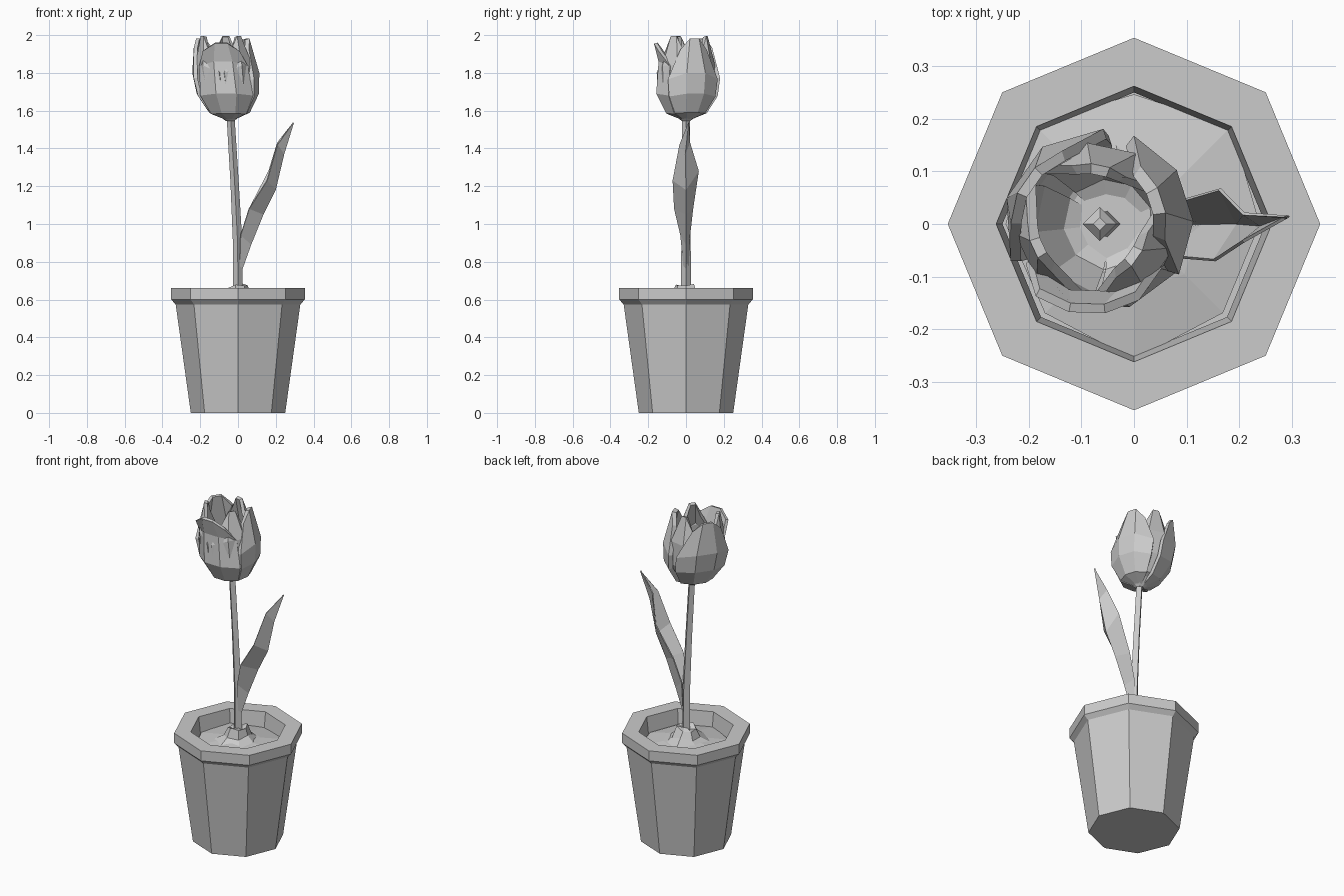
import bpy
import math
import random

random.seed(4)
if "Cube" in bpy.data.objects:
    bpy.data.objects.remove(bpy.data.objects["Cube"])

grey = bpy.data.materials.new("plain grey")
grey.use_nodes = True
COLOUR = (0.6, 0.6, 0.6, 1)
grey.diffuse_color = COLOUR
grey.node_tree.nodes["Principled BSDF"].inputs["Base Color"].default_value = COLOUR


def make(name, verts, faces, thickness=0):
    mesh = bpy.data.meshes.new(name)
    mesh.from_pydata(verts, [], faces)
    mesh.materials.append(grey)
    obj = bpy.data.objects.new(name, mesh)
    bpy.context.collection.objects.link(obj)
    if thickness:
        solid = obj.modifiers.new("thickness", "SOLIDIFY")
        solid.thickness = thickness
        solid.offset = -1
    return obj


def loft(name, rings, sides, jitter=0, caps=(True, True)):
    """Join rings given as (centre x, radius, height) into a tube."""
    verts, faces = [], []
    for cx, r, z in rings:
        for i in range(sides):
            a = math.tau * i / sides
            rr = r * (1 + random.uniform(-jitter, jitter))
            zz = z + random.uniform(-jitter, jitter) * 0.08
            verts.append((cx + rr * math.cos(a), rr * math.sin(a), zz))
    for k in range(len(rings) - 1):
        for i in range(sides):
            j = (i + 1) % sides
            a, b = k * sides, (k + 1) * sides
            faces.append((a + i, a + j, b + j, b + i))
    if caps[0]:
        faces.append(tuple(reversed(range(sides))))
    if caps[1]:
        faces.append(tuple(range(len(verts) - sides, len(verts))))
    return make(name, verts, faces)


def grid_faces(rows, cols):
    return [(k * cols + i, k * cols + i + 1, (k + 1) * cols + i + 1, (k + 1) * cols + i)
            for k in range(rows - 1) for i in range(cols - 1)]


# Octagonal pot with a chamfered rim and recessed mouth
pot = [(0.25, 0), (0.33, 0.575), (0.354, 0.6), (0.354, 0.66), (0.262, 0.66), (0.25, 0.56)]
loft("pot", [(0, r, z) for r, z in pot], 8, caps=(True, False))

# Soil and the crumbly mound around the stem
loft("soil", [(0, 0.253, 0.575), (0, 0.13, 0.595), (0, 0.02, 0.61)], 8, 0.06, (False, True))
loft("mound", [(0, 0.14, 0.575), (0, 0.07, 0.625), (0, 0.05, 0.672), (0, 0.02, 0.668)],
     7, 0.16, (False, True))

# Four-sided stem leaning gently to one side
loft("stem", [(0, 0.026, 0.6), (-0.002, 0.025, 0.9), (-0.018, 0.022, 1.22), (-0.04, 0.021, 1.58)], 4)

# Folded leaf: right edge, centre fold and left edge of each row
leaf_rows = [
    ((0.01, -0.015, 0.78), (0.02, 0, 0.75), (0.01, 0.015, 0.78)),
    ((0.015, -0.03, 0.94), (0.07, 0, 0.89), (0.015, 0.022, 0.94)),
    ((0.06, -0.063, 1.08), (0.135, 0, 1.05), (0.06, 0.038, 1.08)),
    ((0.155, -0.071, 1.23), (0.2, 0, 1.18), (0.165, 0.068, 1.28)),
    ((0.21, -0.035, 1.42), (0.245, -0.004, 1.37), (0.21, 0.022, 1.43)),
    ((0.294, 0.012, 1.537), (0.296, 0.014, 1.535), (0.294, 0.016, 1.537)),
]
make("leaf", [p for row in leaf_rows for p in row], grid_faces(len(leaf_rows), 3), 0.006)


def lean(z):
    return -0.043 - 0.1 * (z - 1.55)


# Petals: each row is radius, height and fraction of the full width
def petal(name, angle, half_width, rows, edge_drop, thickness):
    verts = []
    for k, (r, z, w) in enumerate(rows):
        for t in (-1, -0.33, 0.33, 1):
            a = math.radians(angle + t * w * half_width)
            drop = edge_drop * (k / (len(rows) - 1)) ** 2 if abs(t) == 1 else 0
            verts.append((lean(z) + r * math.cos(a), r * math.sin(a), z - drop))
    make(name, verts, grid_faces(len(rows), 4), thickness)


front_rows = [(0.02, 1.55, 1), (0.11, 1.585, 1), (0.165, 1.69, 1), (0.152, 1.86, 1), (0.172, 1.955, 0.6)]
outer_rows = [(0.02, 1.55, 1), (0.11, 1.59, 1), (0.168, 1.69, 1), (0.181, 1.8, 1), (0.148, 1.982, 0.6)]
inner_rows = [(0.02, 1.56, 1), (0.10, 1.6, 1), (0.15, 1.7, 1), (0.155, 1.84, 1), (0.115, 1.995, 0.5)]
petal("front_petal", -92, 58, front_rows, 0.04, 0.018)
petal("left_petal", 18, 50, outer_rows, 0.06, 0.025)
petal("back_right_petal", 145, 58, outer_rows, 0.05, 0.02)
for name, angle in (("inner_left_petal", -35), ("inner_back_petal", 78), ("inner_right_petal", 205)):
    petal(name, angle, 55, inner_rows, 0.07, 0.02)

# Flower base and pistil
loft("flower_base", [(-0.042, 0.022, 1.545), (-0.048, 0.09, 1.6)], 8)
loft("pistil", [(-0.05, 0.025, 1.59), (-0.06, 0.022, 1.7), (-0.065, 0.032, 1.73), (-0.065, 0.012, 1.75)], 4)
